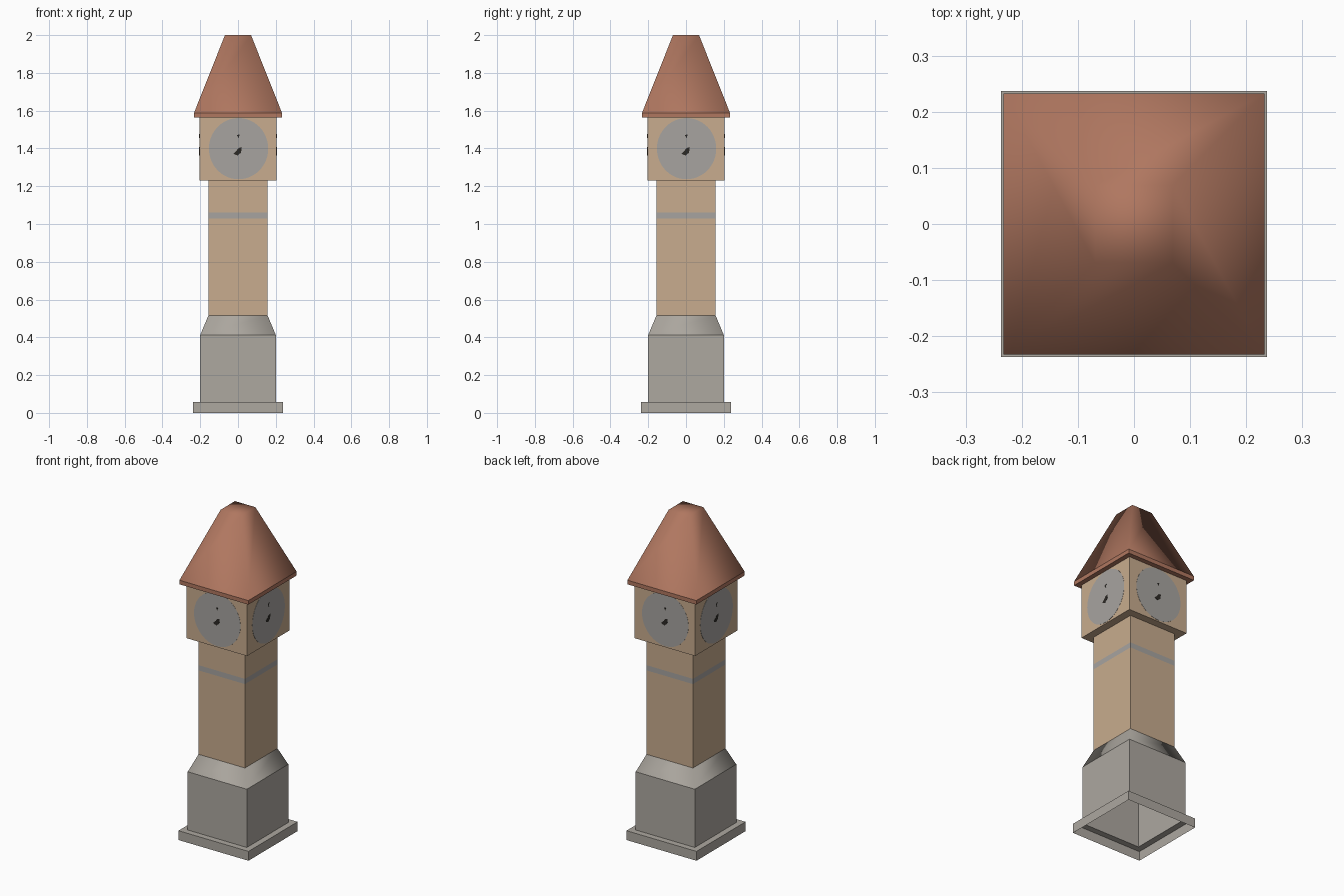
import bpy, bmesh, math
from mathutils import Matrix, Vector

if "Cube" in bpy.data.objects:
    bpy.data.objects.remove(bpy.data.objects["Cube"])


def material(name, rgb):
    m = bpy.data.materials.new(name)
    lin = [(c / 255 / 12.92) if c / 255 < 0.04045 else ((c / 255 + 0.055) / 1.055) ** 2.4 for c in rgb]
    m.diffuse_color = (*lin, 1)
    m.use_nodes = True
    m.node_tree.nodes["Principled BSDF"].inputs["Base Color"].default_value = m.diffuse_color
    return m


STONE = material("grey stone", (173, 168, 160))
BRICK = material("tan brick", (200, 172, 142))
ROOF = material("terracotta roof", (176, 119, 96))
FACE = material("clock face grey", (167, 164, 160))
DARK = material("dark hands", (44, 41, 37))


def finish(name, bm, mats, smooth=False):
    me = bpy.data.meshes.new(name)
    for f in bm.faces:
        f.smooth = smooth
    bm.to_mesh(me)
    bm.free()
    for m in mats:
        me.materials.append(m)
    ob = bpy.data.objects.new(name, me)
    bpy.context.collection.objects.link(ob)
    return ob


def square_shell(name, profile, mats, cap=False, smooth=False, rule=None):
    """Open square shell through (half width, height) pairs, bottom to top."""
    bm = bmesh.new()
    rings = [[bm.verts.new((sx * w, sy * w, z)) for sx, sy in ((-1, -1), (1, -1), (1, 1), (-1, 1))]
             for w, z in profile]
    for a, b in zip(rings, rings[1:]):
        for i in range(4):
            j = (i + 1) % 4
            f = bm.faces.new((a[i], a[j], b[j], b[i]))
            if rule:
                f.material_index = rule(f.calc_center_median().z)
    if cap:
        bm.faces.new(rings[-1])
    return finish(name, bm, mats, smooth)


def plates(name, outline, depth, mat):
    """Thin plate standing off the clock block, repeated on all four sides."""
    bm = bmesh.new()
    for k in range(4):
        rot = Matrix.Rotation(k * math.pi / 2, 3, 'Z')
        back, front = [[bm.verts.new(rot @ Vector((x, -d, z))) for x, z in outline]
                       for d in (0.2035, 0.204 + depth)]
        bm.faces.new(front)
        n = len(outline)
        for i in range(n):
            j = (i + 1) % n
            bm.faces.new((back[i], back[j], front[j], front[i]))
    return finish(name, bm, [mat])


# Stone foot, hollow underneath
square_shell("plinth", [(0.237, 0), (0.237, 0.057), (0.2, 0.057)], [STONE])
square_shell("lower_block", [(0.2, 0.057), (0.2, 0.413)], [STONE])
square_shell("sloped_shoulder", [(0.2, 0.413), (0.157, 0.515)], [STONE], smooth=True)

# Brick shaft with a grey band
square_shell("shaft", [(0.157, 0.515), (0.157, 1.028), (0.157, 1.06), (0.157, 1.23)], [BRICK, FACE],
             rule=lambda z: 1 if 1.028 < z < 1.06 else 0)

# Clock block with its overhanging underside
square_shell("clock_block", [(0.157, 1.23), (0.204, 1.23), (0.204, 1.563)], [BRICK])

# Clock faces and hands
disc = [(0.003 + 0.157 * math.cos(t), 1.399 + 0.162 * math.sin(t))
        for t in (i * math.tau / 48 for i in range(48))]
plates("clock_face", disc, 0.001, FACE)
plates("clock_hands", [(-0.025, 1.372), (-0.002, 1.362), (0.016, 1.378), (0.02, 1.407),
                       (0.003, 1.402), (-0.008, 1.388)], 0.002, DARK)
plates("hour_mark", [(-0.006, 1.47), (0.004, 1.455), (0.009, 1.476)], 0.002, DARK)

# Eave and smooth tapered roof
square_shell("eave", [(0.204, 1.563), (0.233, 1.563), (0.233, 1.588)], [ROOF])
square_shell("roof", [(0.233, 1.588), (0.069, 2.0)], [ROOF], cap=True, smooth=True)
